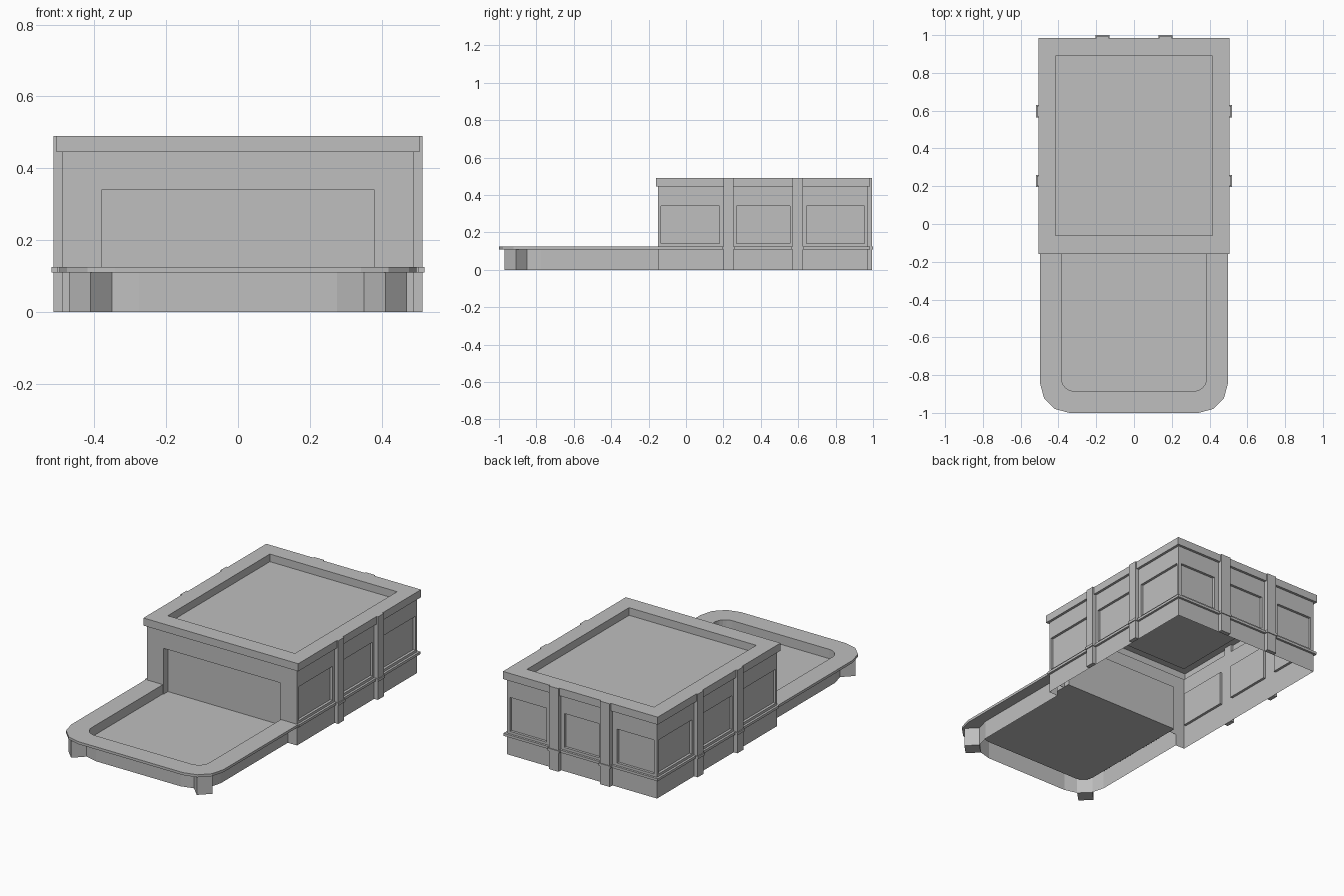
import bpy, bmesh, math
from mathutils import Vector

if "Cube" in bpy.data.objects:
    bpy.data.objects.remove(bpy.data.objects["Cube"])

GREY = bpy.data.materials.new("plain grey")
GREY.diffuse_color = (0.52, 0.52, 0.52, 1)
GREY.use_nodes = True
GREY.node_tree.nodes["Principled BSDF"].inputs["Base Color"].default_value = GREY.diffuse_color

X, Y0, Y1 = 0.49, -0.15, 0.97          # building wall planes
BASE, MOULD, ROOF, TOP = 0.11, 0.125, 0.445, 0.49
FLOOR = 0.07                           # terrace floor height


def finish(bm, name, recalc=False):
    bmesh.ops.remove_doubles(bm, verts=bm.verts, dist=1e-5)
    if recalc:
        bmesh.ops.recalc_face_normals(bm, faces=bm.faces)
    me = bpy.data.meshes.new(name)
    bm.to_mesh(me)
    bm.free()
    me.materials.append(GREY)
    ob = bpy.data.objects.new(name, me)
    bpy.context.collection.objects.link(ob)
    return ob


def add_box(bm, lo, hi):
    lo, hi = Vector(lo), Vector(hi)
    vs = bmesh.ops.create_cube(bm, size=1)["verts"]
    for v in vs:
        v.co = Vector((a + (b - a) * (c + 0.5) for a, b, c in zip(lo, hi, v.co)))


def wall(name, origin, along, us, zs, recessed, depth, missing=()):
    """Flat wall split into cells; some cells are pushed inwards, some left open."""
    bm = bmesh.new()
    along, origin = Vector(along), Vector(origin)
    inward = Vector((-along.y, along.x, 0))

    def quad(pts):
        bm.faces.new([bm.verts.new(origin + along * u + inward * d + Vector((0, 0, z)))
                      for u, z, d in pts])

    for i, (u0, u1) in enumerate(zip(us, us[1:])):
        for j, (z0, z1) in enumerate(zip(zs, zs[1:])):
            if (i, j) in missing:
                continue
            c = [(u0, z0), (u1, z0), (u1, z1), (u0, z1)]
            d = depth if (i, j) in recessed else 0
            quad([(u, z, d) for u, z in c])
            if d:
                for k in range(4):
                    a, b = c[k], c[(k + 1) % 4]
                    if k == 0 and (i, j - 1) in missing:
                        continue
                    quad([(*a, 0), (*b, 0), (*b, d), (*a, d)])
    return finish(bm, name)


# Panelled side and back walls
PZ = [0, 0.14, 0.34, ROOF]
panels = [(1, 1), (3, 1), (5, 1)]
side = [Y0, -0.135, 0.18, 0.27, 0.555, 0.645, 0.955, Y1]
back = [-X, -0.47, -0.23, -0.115, 0.115, 0.23, 0.47, X]
wall("right_wall", (X, 0, 0), (0, 1, 0), side, PZ, panels, 0.015)
wall("left_wall", (-X, 0, 0), (0, -1, 0), [-v for v in reversed(side)], PZ, panels, 0.015)
wall("back_wall", (0, Y1, 0), (-1, 0, 0), back, PZ, panels, 0.015)

# Front wall with the wide recessed opening above the terrace
wall("front_wall", (0, Y0, 0), (1, 0, 0), [-X, -0.43, -0.38, 0.38, 0.43, X],
     [0, FLOOR, 0.34, ROOF], [(2, 1)], 0.04, [(1, 0), (2, 0), (3, 0)])

# Parapet rim and sunken roof, as rectangular loops joined together
bm = bmesh.new()
prev = None
for x, y0, y1, z in [(X, Y0, Y1, ROOF), (0.505, -0.16, 0.985, ROOF), (0.505, -0.16, 0.985, TOP),
                     (0.415, -0.062, 0.89, TOP), (0.415, -0.062, 0.89, ROOF)]:
    ring = [bm.verts.new(p) for p in [(-x, y0, z), (x, y0, z), (x, y1, z), (-x, y1, z)]]
    if prev:
        for k in range(4):
            n = (k + 1) % 4
            bm.faces.new([prev[k], prev[n], ring[n], ring[k]])
    prev = ring
bm.faces.new(prev)
finish(bm, "roof_parapet")

# Base moulding on the sides and back
bm = bmesh.new()
for s in (-1, 1):
    a, b = sorted((s * X, s * 0.503))
    add_box(bm, (a, Y0, BASE), (b, 0.983, MOULD))
add_box(bm, (-X, Y1, BASE), (X, 0.983, MOULD))
finish(bm, "base_moulding")

# Pilasters with a small collar that continues the moulding
bm = bmesh.new()
e = 0.005
for s in (-1, 1):
    for y0 in (0.2, 0.57):
        for grow, z0, z1 in [(0, 0, TOP), (e, BASE, MOULD)]:
            a, b = sorted((s * X, s * (0.514 + grow)))
            add_box(bm, (a, y0 - grow, z0), (b, y0 + 0.055 + grow, z1))
    for grow, z0, z1 in [(0, 0, TOP), (e, BASE, MOULD)]:
        add_box(bm, (s * 0.167 - 0.032 - grow, Y1, z0), (s * 0.167 + 0.032 + grow, 0.995 + grow, z1))
finish(bm, "pilasters")


# Terrace: U-shaped outlines with rounded front corners
def outline(x, y, r, n):
    arc = [(x - r + r * math.sin(t), y + r - r * math.cos(t))
           for t in (math.pi / 2 * k / n for k in range(n + 1))]
    right = arc + [(x, Y0)]
    return [(-a, b) for a, b in reversed(right)] + right


def strip(bm, p, q):
    """Joins two outlines with the same number of points."""
    for k in range(len(p) - 1):
        bm.faces.new([bm.verts.new(v) for v in (p[k], p[k + 1], q[k + 1], q[k])])


def at(pts, z):
    return [(a, b, z) for a, b in pts]


N = 6
inner = outline(0.385, -0.885, 0.07, N)
rim = outline(0.497, -1.0, 0.155, 3)
# double the rim points so the three-sided corners match the inner arc
rim6 = []
for a, b in zip(rim, rim[1:]):
    rim6.append(a)
    if b[0] != a[0] and b[1] != a[1]:
        rim6.append(((a[0] + b[0]) / 2, (a[1] + b[1]) / 2))
rim6.append(rim[-1])
foot = outline(0.43, -0.93, 0.155, 3)

bm = bmesh.new()
strip(bm, at(foot, 0), at(foot, BASE))            # supporting wall
strip(bm, at(foot, BASE), at(rim, BASE))          # rim underside
strip(bm, at(rim, BASE), at(rim, MOULD))          # rim edge
strip(bm, at(rim6, MOULD), at(inner, MOULD))      # rim top
strip(bm, at(inner, MOULD), at(inner, FLOOR))     # tray side
floor = [(-0.385, -0.11)] + inner + [(0.385, -0.11)]
bm.faces.new([bm.verts.new(v) for v in at(floor, FLOOR)])
finish(bm, "terrace")

# Corner legs, square posts turned by 45 degrees
bm = bmesh.new()
for s in (-1, 1):
    vs = bmesh.ops.create_cone(bm, segments=4, radius1=0.06, radius2=0.06,
                               depth=BASE, cap_ends=True)["verts"]
    turn = 0 if any(abs(v.co.x) < 0.001 for v in vs) else math.pi / 4
    for v in vs:
        c, n = math.cos(turn), math.sin(turn)
        x, y = v.co.x, v.co.y
        v.co = (s * 0.41 + x * c - y * n, -0.91 + x * n + y * c, v.co.z + BASE / 2)
finish(bm, "corner_legs")
